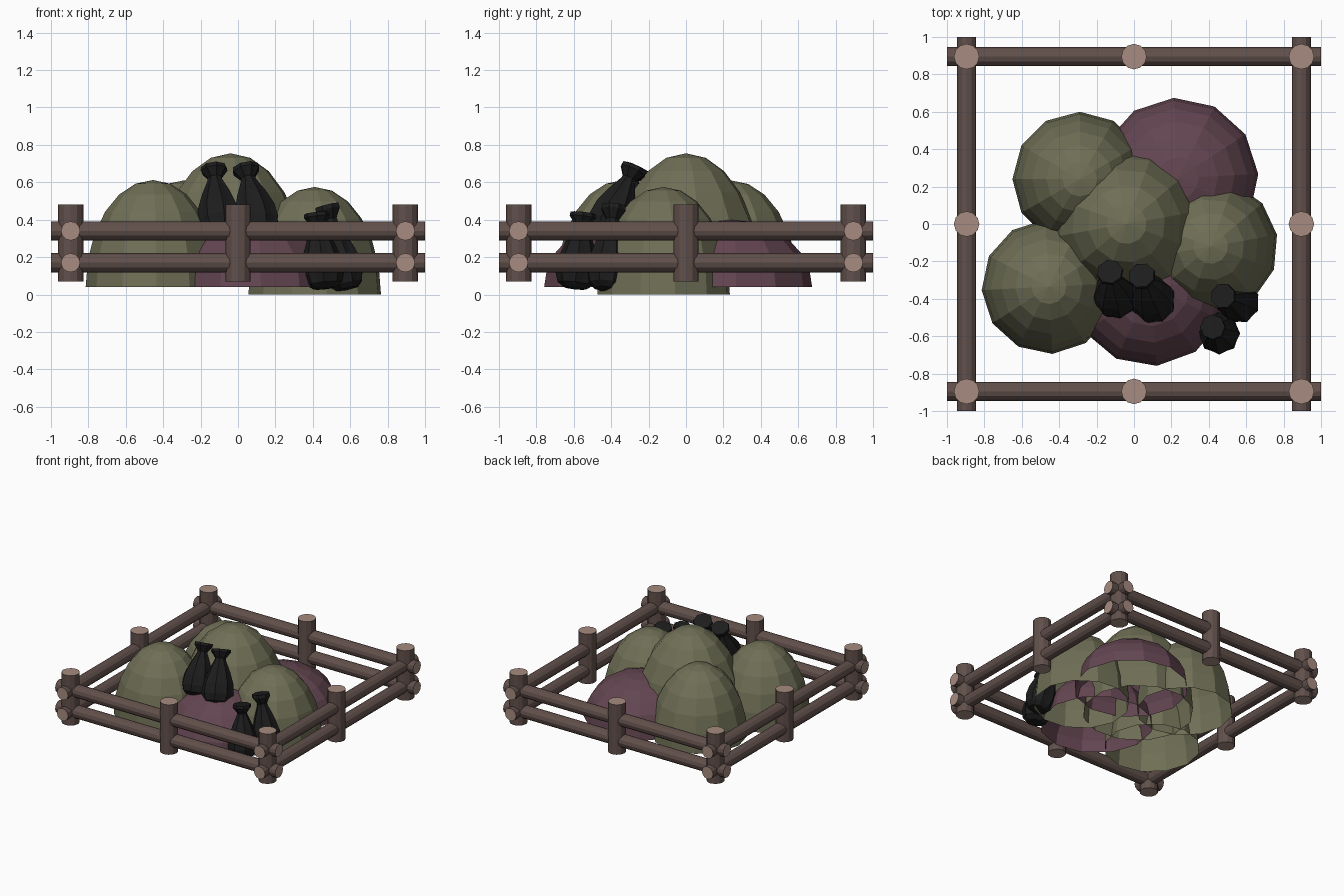
import bpy, bmesh, math
from mathutils import Vector, Matrix

if "Cube" in bpy.data.objects:
    bpy.data.objects.remove(bpy.data.objects["Cube"])


def material(name, r, g, b):
    m = bpy.data.materials.new(name)
    m.use_nodes = True
    m.diffuse_color = (r, g, b, 1)
    bsdf = next(n for n in m.node_tree.nodes if n.type == 'BSDF_PRINCIPLED')
    bsdf.inputs["Base Color"].default_value = (r, g, b, 1)
    return m


bark = material("bark brown", .12, .08, .07)
cut_wood = material("pale cut wood", .38, .26, .215)
olive = material("olive heap", .16, .16, .094)
purple = material("purple heap", .125, .06, .082)
black = material("black bag", .012, .012, .012)


def finish(bm, name, mats):
    bmesh.ops.recalc_face_normals(bm, faces=bm.faces)
    mesh = bpy.data.meshes.new(name)
    bm.to_mesh(mesh)
    bm.free()
    for m in mats:
        mesh.materials.append(m)
    ob = bpy.data.objects.new(name, mesh)
    bpy.context.collection.objects.link(ob)
    return ob


def along(start, end):
    """Matrix taking the z axis onto the line from start to end."""
    d = Vector(end) - Vector(start)
    return Matrix.Translation(start) @ d.to_track_quat('Z', 'Y').to_matrix().to_4x4()


def log(name, start, end, radius):
    # Twelve-sided log with pale sawn ends
    bm = bmesh.new()
    length = (Vector(end) - Vector(start)).length
    bmesh.ops.create_cone(bm, cap_ends=True, segments=12, radius1=radius,
                          radius2=radius, depth=length)
    for f in bm.faces:
        f.material_index = 1 if len(f.verts) > 4 else 0
    bmesh.ops.translate(bm, verts=bm.verts, vec=(0, 0, length / 2))
    bm.transform(along(start, end))
    return finish(bm, name, [bark, cut_wood])


def lathe(bm, profile, sides, pleat=1.0):
    """Spin (radius, height) points round z; pleat shrinks every other side."""
    rings = []
    for r, z in profile:
        if r == 0:
            rings.append([bm.verts.new((0, 0, z))] * sides)
            continue
        ring = []
        for i in range(sides):
            a = 2 * math.pi * i / sides
            q = r * (pleat if i % 2 else 1)
            ring.append(bm.verts.new((q * math.cos(a), q * math.sin(a), z)))
        rings.append(ring)
    for lo, hi in zip(rings, rings[1:]):
        for i in range(sides):
            j = (i + 1) % sides
            corners = list(dict.fromkeys((lo[i], lo[j], hi[j], hi[i])))
            bm.faces.new(corners)


def heap(name, x, y, radius, base, top, mat, turn=0):
    # Faceted half ellipsoid, open underneath
    bm = bmesh.new()
    bands = 6
    profile = []
    for k in range(bands):
        a = math.pi / 2 * k / bands
        profile.append((radius * math.cos(a), (top - base) * math.sin(a)))
    profile.append((0, top - base))
    lathe(bm, profile, 12)
    bm.transform(Matrix.Translation((x, y, base)) @ Matrix.Rotation(math.radians(turn), 4, 'Z'))
    return finish(bm, name, [mat])


def bag(name, base, tip, girth):
    # Pleated sack with a tied neck and flared mouth
    bm = bmesh.new()
    length = (Vector(tip) - Vector(base)).length
    shape = [(0, 0), (.55, .01), (.85, .07), (1, .2), (.95, .38), (.68, .6),
             (.36, .8), (.33, .84), (.62, .95), (.6, 1), (0, 1)]
    lathe(bm, [(r * girth, t * length) for r, t in shape], 16, .9)
    bm.transform(along(base, tip))
    return finish(bm, name, [black])


# Fence posts
for i in (-1, 0, 1):
    for j in (-1, 0, 1):
        if i or j:
            x, y = i * .895, j * .895
            log("fence_post", (x, y, .07), (x, y, .48), .068)

# Fence rails
for side in (-.895, .895):
    for z in (.17, .34):
        log("cross_rail", (-1, side, z), (1, side, z), .051)
        log("side_rail", (side, -1, z), (side, 1, z), .051)

# Heaps
heap("middle_heap", -.04, 0, .415, .04, .755, olive, 10)
heap("back_right_heap", -.29, .24, .36, .04, .61, olive)
heap("front_right_heap", -.455, -.335, .36, .04, .612, olive, 3)
heap("left_heap", .41, -.12, .36, 0, .575, olive, 10)
heap("back_purple_heap", .235, .245, .43, .04, .4, purple, 3)
heap("front_purple_heap", .085, -.335, .425, .04, .4, purple, 5)

# Bags
bag("upper_right_bag", (-.09, -.43, .32), (-.13, -.255, .68), .118)
bag("upper_left_bag", (.12, -.45, .31), (.04, -.275, .68), .122)
bag("lower_left_bag", (.585, -.43, .025), (.475, -.385, .475), .113)
bag("lower_front_bag", (.465, -.595, .03), (.42, -.55, .435), .113)
